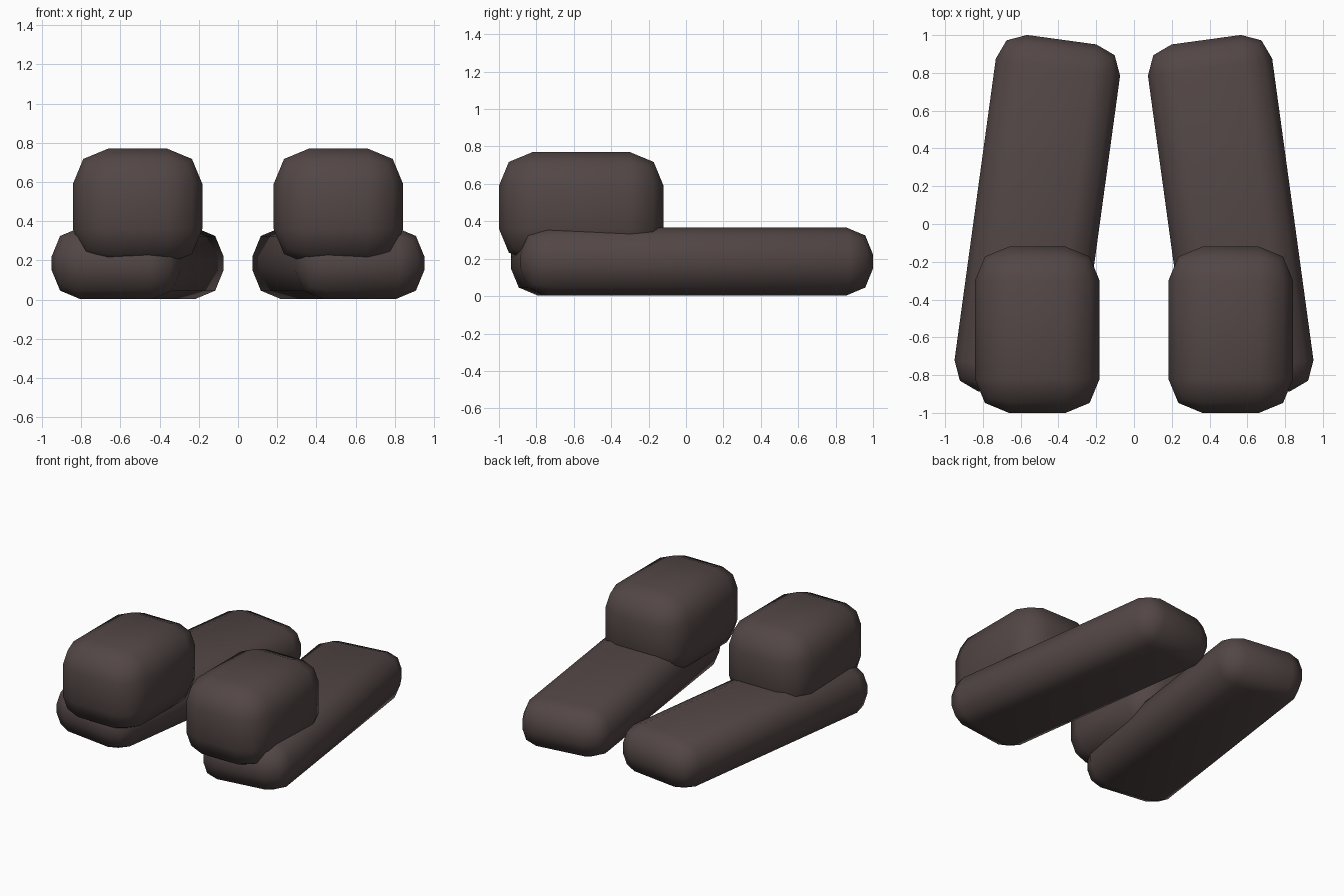
import bpy
import bmesh
from math import radians
from mathutils import Matrix

default = bpy.data.objects.get("Cube")
if default:
    bpy.data.objects.remove(default, do_unlink=True)

leather = bpy.data.materials.new("dark brown")
leather.use_nodes = True
colour = (0.085, 0.062, 0.060, 1)
leather.diffuse_color = colour
leather.node_tree.nodes["Principled BSDF"].inputs["Base Color"].default_value = colour


def rounded_block(name, size, centre, turn, bevel):
    """Box with two-step rounded edges, turned about the vertical axis."""
    bm = bmesh.new()
    bmesh.ops.create_cube(bm, size=1)
    bmesh.ops.scale(bm, vec=size, verts=bm.verts)
    bmesh.ops.bevel(bm, geom=bm.edges[:], offset=bevel, segments=2,
                    profile=0.5, affect='EDGES', clamp_overlap=True)
    bm.transform(Matrix.Translation(centre) @ Matrix.Rotation(turn, 4, 'Z'))
    for face in bm.faces:
        face.smooth = True
    mesh = bpy.data.meshes.new(name)
    bm.to_mesh(mesh)
    bm.free()
    mesh.materials.append(leather)
    obj = bpy.data.objects.new(name, mesh)
    bpy.context.collection.objects.link(obj)


for side, s in (("left", 1), ("right", -1)):
    # long slab whose front end splays outwards
    rounded_block(side + "_sole", (0.664, 1.905, 0.365),
                  (s * 0.512, 0.032, 0.185), s * radians(7.8), 0.147)
    # taller block standing on the front end
    rounded_block(side + "_upper_block", (0.66, 0.88, 0.59),
                  (s * 0.512, -0.56, 0.475), 0, 0.18)
